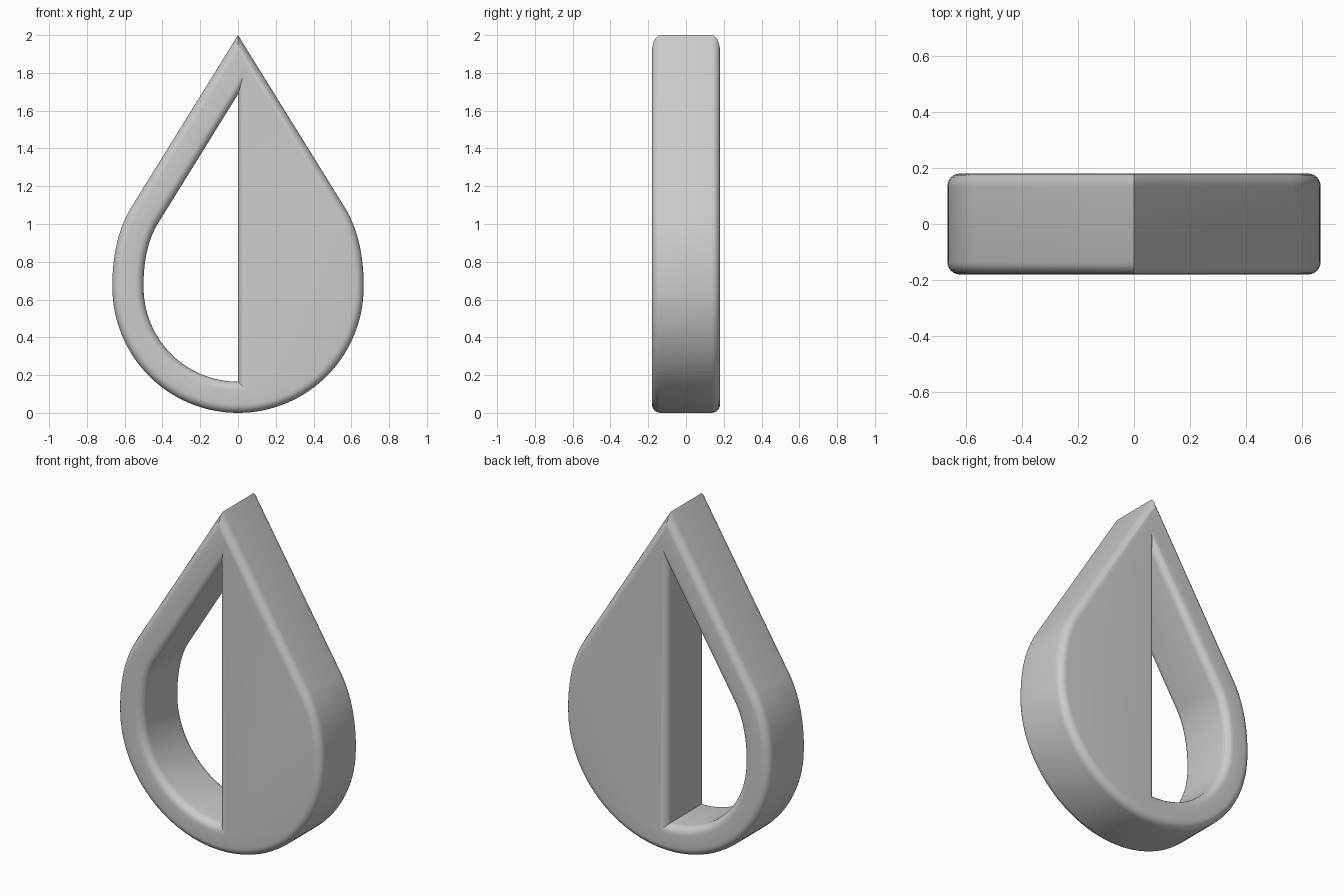
import bpy, bmesh, math
from mathutils import Vector
from mathutils.geometry import interpolate_bezier

if "Cube" in bpy.data.objects:
    bpy.data.objects.remove(bpy.data.objects["Cube"], do_unlink=True)

RADIUS, HALF_DEPTH, ROUND, WALL, STEPS = 0.665, 0.18, 0.045, 0.165, 6


def inset(loop, d):
    """Offset a counter-clockwise closed loop to its left with mitred corners."""
    out = []
    for i, p in enumerate(loop):
        a = (p - loop[i - 1]).normalized()
        b = (loop[(i + 1) % len(loop)] - p).normalized()
        na, nb = Vector((-a.y, a.x)), Vector((-b.y, b.x))
        out.append(p + (na + nb) * d / (1 + na.dot(nb)))
    return out


# Teardrop outline: straight shoulder, soft bend, round bottom
bend = interpolate_bezier(Vector((0.665, 0.68)), Vector((0.665, 0.83)),
                          Vector((0.635, 0.97)), Vector((0.57, 1.08)), 14)
arc = [Vector((RADIUS * math.sin(t), RADIUS * (1 - math.cos(t))))
       for t in (math.pi / 2 * i / 28 for i in range(28))]
right = arc + [Vector(p[:2]) for p in bend]
left = [Vector((-p.x, p.y)) for p in reversed(right[1:])]
outline = right + [Vector((0, 2))] + left

# Half-drop opening, parallel to the outline on the -x side
hole = [p for p in inset(outline, WALL) if p.x < 1e-4]
hole = hole[1:] + hole[:1]
hole.reverse()                       # clockwise, so material is on its left

bm = bmesh.new()
caps = {-1: [], 1: []}
for loop in (outline, hole):
    # Rounded front rim, straight wall, rounded back rim
    rings = []
    for side in (-1, 1):
        angles = [math.pi / 2 * k / STEPS for k in range(STEPS + 1)]
        if side == -1:
            angles.reverse()
        for t in angles:
            y = side * (HALF_DEPTH - ROUND * (1 - math.sin(t)))
            pts = inset(loop, ROUND * (1 - math.cos(t)))
            rings.append([bm.verts.new((p.x, y, p.y)) for p in pts])
    n = len(loop)
    for r0, r1 in zip(rings, rings[1:]):
        for i in range(n):
            j = (i + 1) % n
            bm.faces.new((r0[i], r0[j], r1[j], r1[i]))
    for side, ring in ((-1, rings[0]), (1, rings[-1])):
        caps[side] += [bm.edges.get((ring[i], ring[i - 1])) for i in range(n)]

# Flat front and back faces around the opening
for side, edges in caps.items():
    bmesh.ops.triangle_fill(bm, edges=edges, use_beauty=True, normal=(0, side, 0))
bmesh.ops.recalc_face_normals(bm, faces=bm.faces)

mesh = bpy.data.meshes.new("half_open_drop")
bm.to_mesh(mesh)
bm.free()
drop = bpy.data.objects.new("half_open_drop", mesh)
bpy.context.collection.objects.link(drop)

grey = bpy.data.materials.new("plain_grey")
grey.use_nodes = True
colour = (0.6, 0.6, 0.6, 1)
grey.diffuse_color = colour
grey.node_tree.nodes["Principled BSDF"].inputs["Base Color"].default_value = colour
mesh.materials.append(grey)

bpy.ops.object.select_all(action="DESELECT")
drop.select_set(True)
bpy.context.view_layer.objects.active = drop
bpy.ops.object.shade_smooth_by_angle(angle=math.radians(30))
